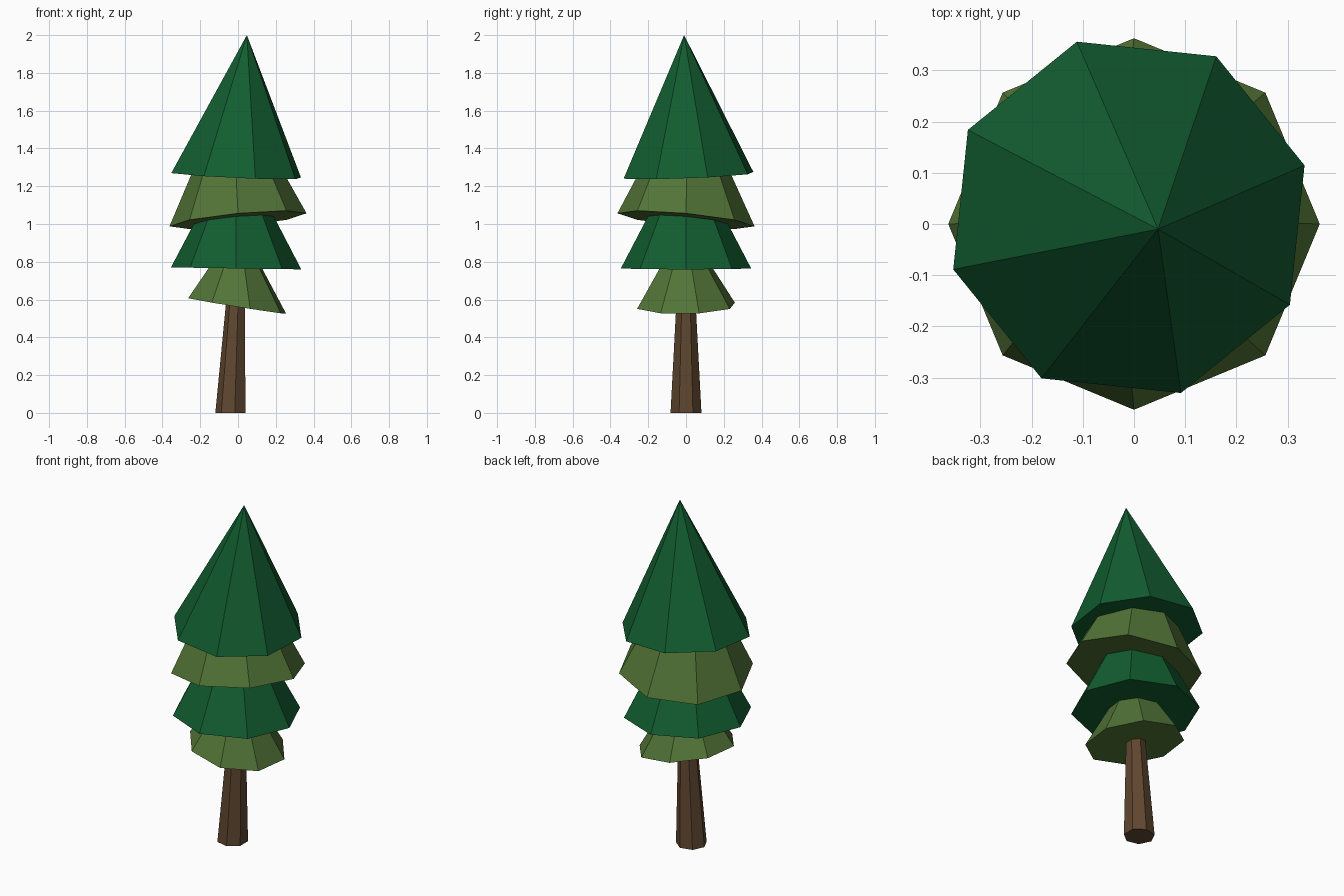
import bpy, bmesh
from math import cos, sin, radians, tau

if "Cube" in bpy.data.objects:
    bpy.data.objects.remove(bpy.data.objects["Cube"])


def material(name, rgb):
    m = bpy.data.materials.new(name)
    m.diffuse_color = (*rgb, 1)
    m.use_nodes = True
    m.node_tree.nodes["Principled BSDF"].inputs["Base Color"].default_value = m.diffuse_color
    return m


GREEN = material("dark_green", (0.006, 0.11, 0.03))
OLIVE = material("olive_green", (0.085, 0.175, 0.038))
BROWN = material("bark_brown", (0.115, 0.063, 0.029))


def ring(bm, sides, turn, centre, radius, slope=(0, 0)):
    """Regular polygon ring; slope lifts z along x and y."""
    cx, cy, cz = centre
    verts = []
    for i in range(sides):
        a = radians(turn) + tau * i / sides
        x, y = radius * cos(a), radius * sin(a)
        verts.append(bm.verts.new((cx + x, cy + y, cz + slope[0] * x + slope[1] * y)))
    return verts


def tapered(name, mat, sides, turn, base, top):
    """Closed flat-faced cone or frustum between two (centre, radius, slope) rings."""
    bm = bmesh.new()
    low = ring(bm, sides, turn, *base)
    if top[1] == 0:
        tip = bm.verts.new(top[0])
        for i in range(sides):
            bm.faces.new((low[i], low[(i + 1) % sides], tip))
    else:
        high = ring(bm, sides, turn, *top)
        for i in range(sides):
            j = (i + 1) % sides
            bm.faces.new((low[i], low[j], high[j], high[i]))
        bm.faces.new(high)
    bm.faces.new(low[::-1])
    bmesh.ops.recalc_face_normals(bm, faces=bm.faces)
    mesh = bpy.data.meshes.new(name)
    bm.to_mesh(mesh)
    bm.free()
    mesh.materials.append(mat)
    obj = bpy.data.objects.new(name, mesh)
    bpy.context.collection.objects.link(obj)
    return obj


# Leaning trunk, reaching into the lowest branches
tapered("trunk", BROWN, 7, 180,
        ((-0.036, 0, 0), 0.084), ((-0.008, 0, 0.66), 0.048))

# Branch tiers, from the ground up
tapered("branches_lowest", OLIVE, 8, 15,
        ((-0.005, 0, 0.567), 0.268, (-0.16, 0.02)),
        ((0, -0.005, 0.83), 0.105, (-0.16, 0.02)))
tapered("branches_lower", GREEN, 8, 0,
        ((-0.01, 0, 0.765), 0.345, (-0.015, 0)),
        ((-0.01, 0, 1.10), 0.17, (-0.015, 0)))
tapered("branches_upper", OLIVE, 8, 0,
        ((0, 0, 1.022), 0.363, (0.095, -0.095)),
        ((-0.015, 0.005, 1.33), 0.212, (0.095, -0.095)))

# Pointed crown
tapered("crown", GREEN, 8, 16.5,
        ((-0.01, 0.013, 1.258), 0.358, (-0.045, 0.04)),
        ((0.047, -0.01, 2.0), 0))
